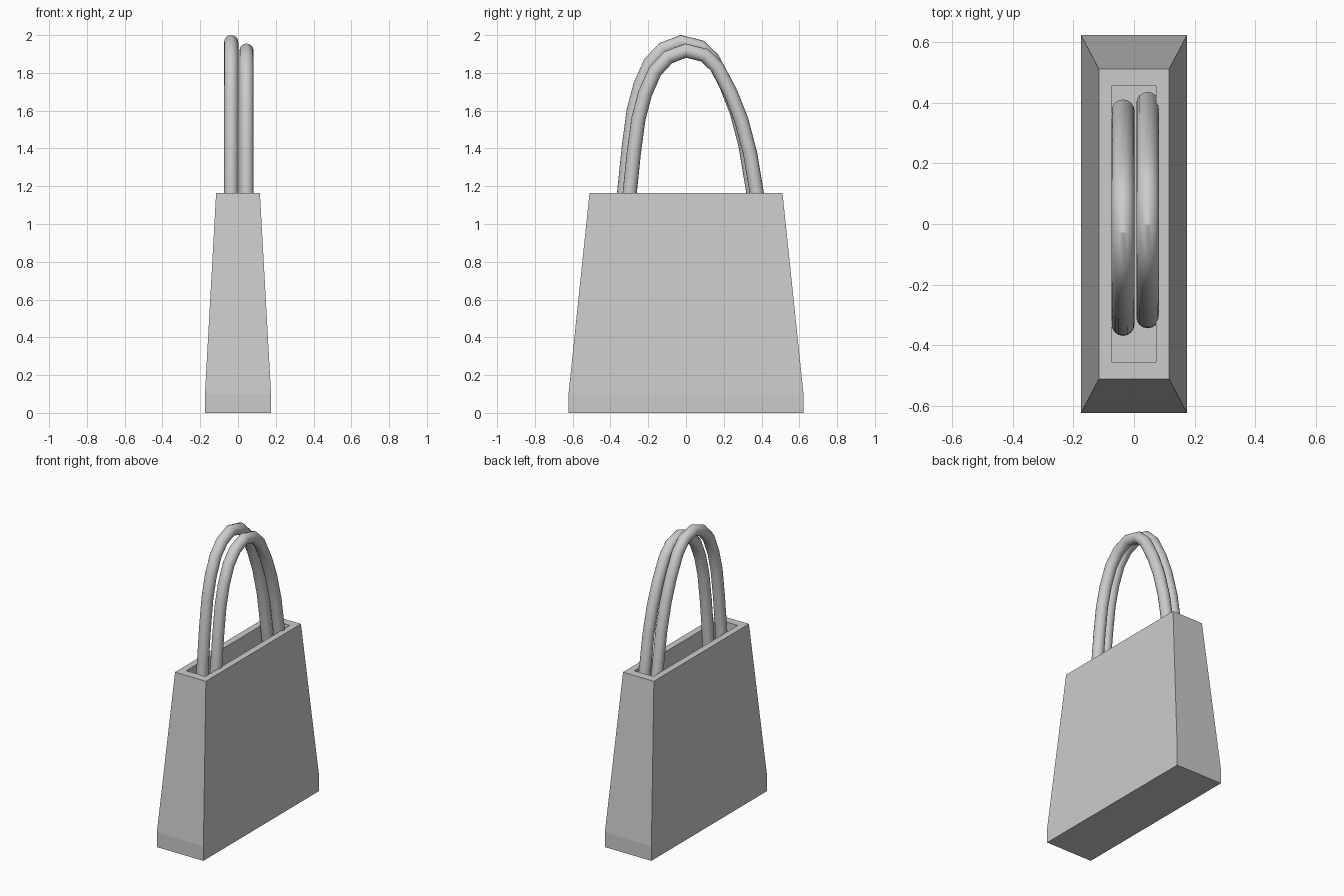
import bpy, bmesh

if "Cube" in bpy.data.objects:
    bpy.data.objects.remove(bpy.data.objects["Cube"])


def loop(bm, hx, hy, z):
    return [bm.verts.new((sx * hx, sy * hy, z))
            for sx, sy in ((-1, -1), (1, -1), (1, 1), (-1, 1))]


# Bag body: straight base band, tapered walls, flat rim and hollow inside
bm = bmesh.new()
sections = [(0.175, 0.622, 0.0), (0.175, 0.622, 0.1), (0.116, 0.511, 1.163),
            (0.072, 0.454, 1.163), (0.072, 0.454, 0.1)]
rings = [loop(bm, *s) for s in sections]
for a, b in zip(rings, rings[1:]):
    for i in range(4):
        j = (i + 1) % 4
        bm.faces.new((a[i], a[j], b[j], b[i]))
bm.faces.new(rings[0][::-1])
bm.faces.new(rings[-1])
bmesh.ops.recalc_face_normals(bm, faces=bm.faces)
mesh = bpy.data.meshes.new("bag_body")
bm.to_mesh(mesh)
bm.free()
bpy.context.collection.objects.link(bpy.data.objects.new("bag_body", mesh))

# Handles: slightly lopsided arch swept with a round section
ARCH = [(-0.331, 1.04), (-0.328, 1.16), (-0.302, 1.415), (-0.277, 1.60),
        (-0.242, 1.734), (-0.190, 1.852), (-0.120, 1.927), (-0.026, 1.963),
        (0.075, 1.938), (0.140, 1.875), (0.212, 1.738), (0.268, 1.595),
        (0.315, 1.417), (0.351, 1.20), (0.373, 1.06)]


def handle(name, x, dy, dz):
    cu = bpy.data.curves.new(name, 'CURVE')
    cu.dimensions = '3D'
    cu.bevel_depth = 0.0375
    cu.bevel_resolution = 6
    cu.use_fill_caps = True
    sp = cu.splines.new('POLY')
    sp.points.add(len(ARCH) - 1)
    for p, (y, z) in zip(sp.points, ARCH):
        p.co = (x, y + dy, z + dz, 1)
    ob = bpy.data.objects.new(name, cu)
    bpy.context.collection.objects.link(ob)
    bpy.ops.object.select_all(action='DESELECT')
    ob.select_set(True)
    bpy.context.view_layer.objects.active = ob
    bpy.ops.object.convert(target='MESH')
    bpy.ops.object.shade_smooth_by_angle()


handle("handle_left", -0.036, 0.0, 0.0)
handle("handle_right", 0.045, 0.025, -0.045)
